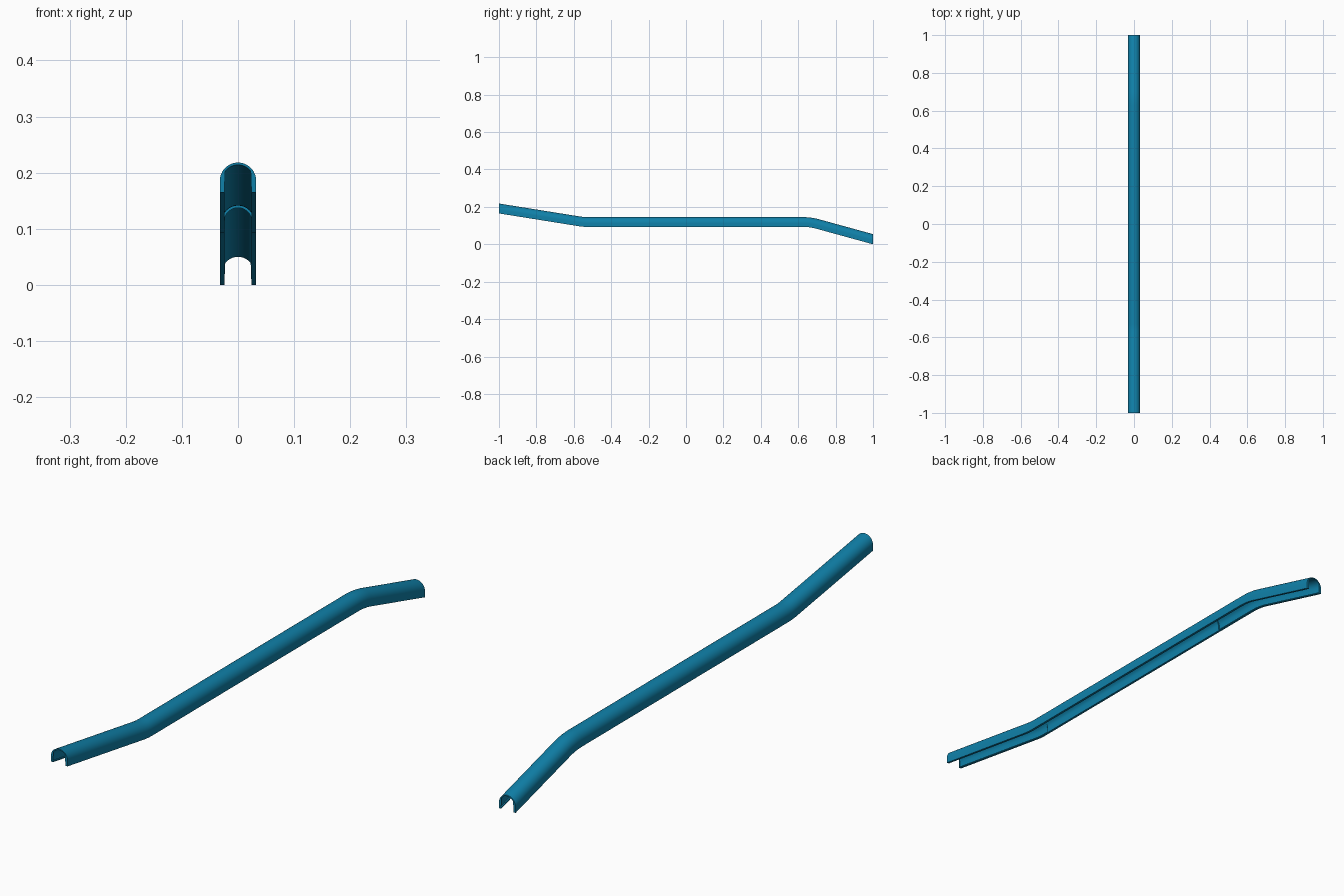
import bpy, bmesh, math

if "Cube" in bpy.data.objects:
    bpy.data.objects.remove(bpy.data.objects["Cube"])

mat = bpy.data.materials.new("blue_paint")
mat.diffuse_color = (0.005, 0.22, 0.40, 1)
mat.use_nodes = True
mat.node_tree.nodes["Principled BSDF"].inputs["Base Color"].default_value = mat.diffuse_color

# underside path of the channel as (y, z), with softened bends
PATH = [(-1, .165), (-.575, .097), (-.56, .0949), (-.545, .0935), (-.53, .093),
        (.63, .093), (.655, .0915), (.68, .0875), (.70, .0825), (1, 0)]


def arc(r, zc, n=24):
    """Half circle from +x over the top to -x."""
    return [(r * math.cos(math.pi * i / n), zc + r * math.sin(math.pi * i / n))
            for i in range(n + 1)]


def sweep(name, profile, path):
    """Sweep a closed (x, z) profile along a (y, z) path with upright ends."""
    bm = bmesh.new()
    rings = []
    for i, (y, z) in enumerate(path):
        a, b = path[max(i - 1, 0)], path[min(i + 1, len(path) - 1)]
        stretch = math.hypot(1, (b[1] - a[1]) / (b[0] - a[0]))
        rings.append([bm.verts.new((px, y, z + pz * stretch)) for px, pz in profile])
    n = len(profile)
    for r0, r1 in zip(rings, rings[1:]):
        for j in range(n):
            k = (j + 1) % n
            bm.faces.new((r0[j], r0[k], r1[k], r1[j]))
    # end caps
    caps = [bm.faces.new(rings[0]), bm.faces.new(rings[-1])]
    bmesh.ops.triangulate(bm, faces=caps)
    bmesh.ops.recalc_face_normals(bm, faces=bm.faces)
    me = bpy.data.meshes.new(name)
    bm.to_mesh(me)
    bm.free()
    me.materials.append(mat)
    ob = bpy.data.objects.new(name, me)
    bpy.context.collection.objects.link(ob)
    bpy.ops.object.select_all(action='DESELECT')
    ob.select_set(True)
    bpy.context.view_layer.objects.active = ob
    bpy.ops.object.shade_smooth_by_angle(angle=math.radians(30))
    return ob


# outer rail: inverted U with small inward lips along the bottom
R, T, LIP, ZC = .0325, .004, .024, .0198
rail = ([(LIP, 0), (R, 0)] + arc(R, ZC) + [(-R, 0), (-LIP, 0), (-LIP, T), (-(R - T), T)]
        + arc(R - T, ZC)[::-1] + [(R - T, T), (LIP, T)])
sweep("channel_rail", rail, PATH)

# inner liner along the level middle stretch
ri = R - T + .0003
liner = ([(ri, T - .0003)] + arc(ri, ZC) + [(-ri, T - .0003), (-LIP - .0005, T - .0003)]
         + arc(LIP + .0005, ZC)[::-1] + [(LIP + .0005, T - .0003)])
sweep("inner_liner", liner, [(-.51, .093), (.44, .093)])
